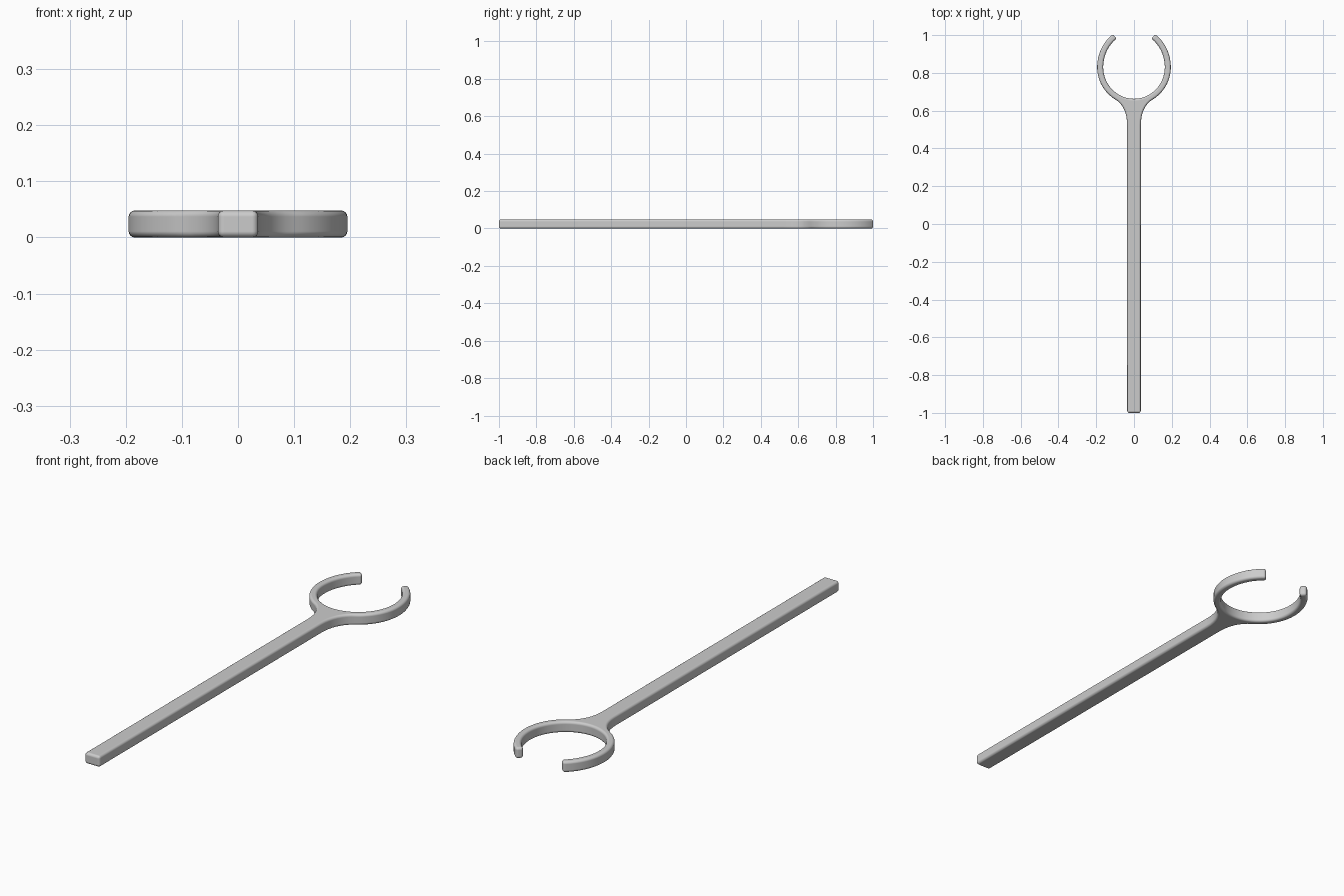
import bpy, bmesh
from math import sin, cos, radians

if "Cube" in bpy.data.objects:
    bpy.data.objects.remove(bpy.data.objects["Cube"])

HEIGHT = 0.048
CY = 0.83  # ring centre


def arc(rx, ry_low, ry_high, a0, a1, n):
    """Points on an egg-shaped arc around the ring centre, angles in degrees."""
    pts = []
    for i in range(n + 1):
        t = radians(a0 + (a1 - a0) * i / n)
        ry = ry_high if sin(t) > 0 else ry_low
        pts.append((rx * cos(t), CY + ry * sin(t)))
    return pts


def curve(p, c, q, n):
    """Quadratic curve from p to q, pulled towards c."""
    return [tuple((1 - t) ** 2 * p[k] + 2 * t * (1 - t) * c[k] + t * t * q[k] for k in (0, 1))
            for t in (i / n for i in range(n))]


# right half of the outline: handle, flared neck, outer ring, inner ring
outer = arc(0.195, 0.198, 0.213, -59, 55, 24)
inner = arc(0.163, 0.167, 0.183, 56, -90, 30)
half = [(0.036, -1.0)] + curve((0.036, 0.52), (0.036, 0.621), outer[0], 8) + outer + inner
half[-1] = (0.0, CY - 0.167)
outline = half + [(-x, y) for x, y in reversed(half[:-1])]

# extrude the outline to a solid
bm = bmesh.new()
face = bm.faces.new([bm.verts.new((x, y, 0)) for x, y in outline])
top = bmesh.ops.extrude_face_region(bm, geom=[face])["geom"]
bmesh.ops.translate(bm, vec=(0, 0, HEIGHT),
                    verts=[g for g in top if isinstance(g, bmesh.types.BMVert)])
bmesh.ops.recalc_face_normals(bm, faces=bm.faces)
mesh = bpy.data.meshes.new("open_ring_handle")
bm.to_mesh(mesh)
bm.free()
obj = bpy.data.objects.new("open_ring_handle", mesh)
bpy.context.collection.objects.link(obj)

# rounded edges all round
bev = obj.modifiers.new("rounding", "BEVEL")
bev.width = 0.011
bev.segments = 4
bev.limit_method = "ANGLE"
bev.angle_limit = radians(40)
bev.use_clamp_overlap = False
bev.harden_normals = True

bpy.context.view_layer.objects.active = obj
obj.select_set(True)
bpy.ops.object.shade_smooth_by_angle(angle=radians(40))
